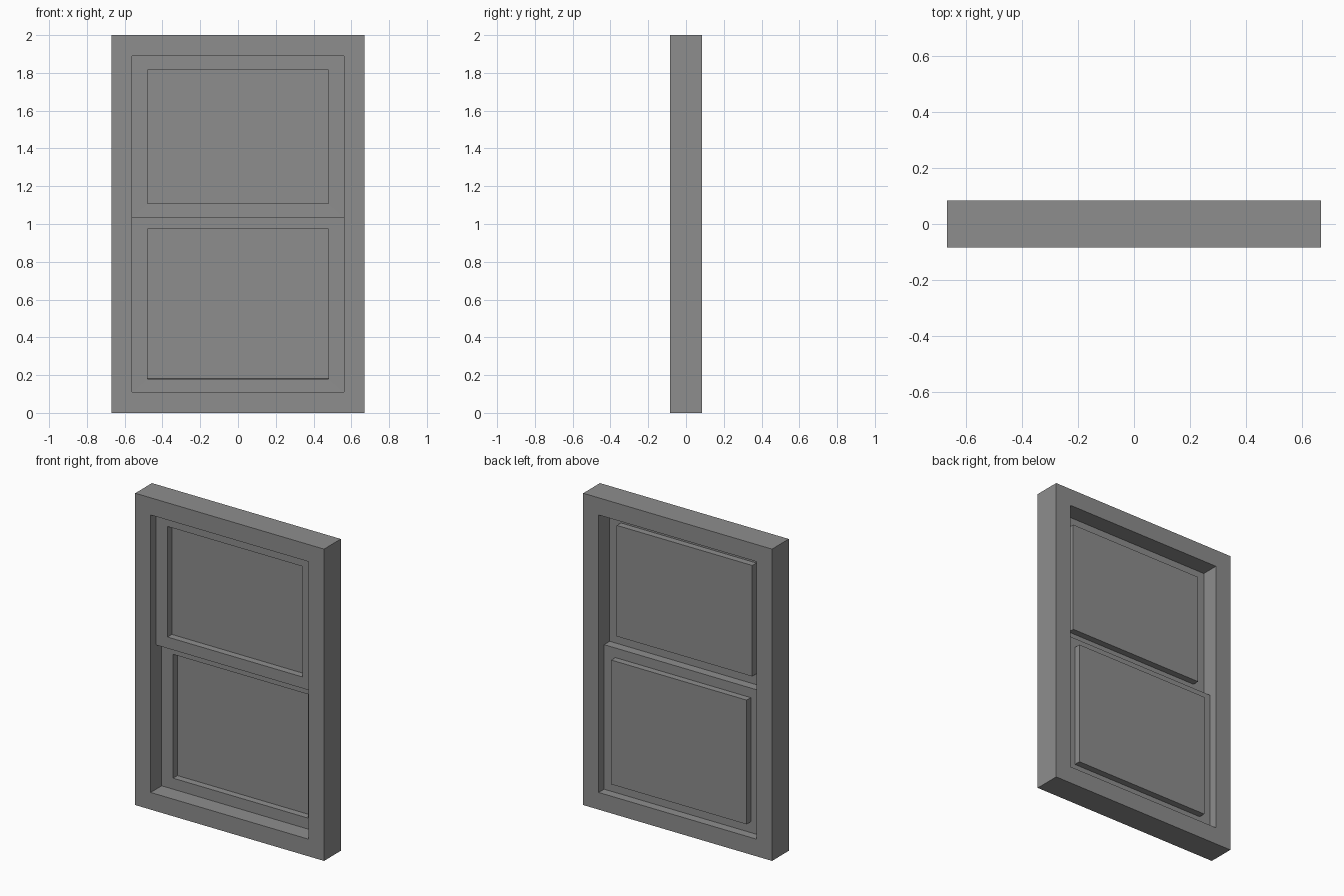
import bpy
import bmesh

cube = bpy.data.objects.get("Cube")
if cube:
    bpy.data.objects.remove(cube, do_unlink=True)

# One plain grey for the whole window
grey = bpy.data.materials.new("window grey")
grey.use_nodes = True
colour = (0.27, 0.27, 0.27, 1)
grey.diffuse_color = colour
grey.node_tree.nodes["Principled BSDF"].inputs["Base Color"].default_value = colour

HALF_W, HEIGHT, HALF_D = 0.67, 2.0, 0.085     # outer frame
OPEN_W, SILL, HEAD = 0.56, 0.11, 1.89         # opening
MEET = 1.037                                  # where the sashes meet
SASH_Y = HALF_D / 3                           # sash offset from the middle
PANE_W, PANE_DEPTH = 0.48, 0.043
SHEET = 0.003


def add_object(name, bm):
    bmesh.ops.recalc_face_normals(bm, faces=bm.faces)
    mesh = bpy.data.meshes.new(name)
    bm.to_mesh(mesh)
    bm.free()
    mesh.materials.append(grey)
    obj = bpy.data.objects.new(name, mesh)
    bpy.context.scene.collection.objects.link(obj)
    return obj


def rectangle(bm, half_w, bottom, top, y):
    corners = ((-half_w, bottom), (half_w, bottom), (half_w, top), (-half_w, top))
    return [bm.verts.new((x, y, z)) for x, z in corners]


def bridge(bm, a, b):
    for i in range(4):
        j = (i + 1) % 4
        bm.faces.new((a[i], a[j], b[j], b[i]))


def make_frame():
    bm = bmesh.new()
    loops = [rectangle(bm, HALF_W, 0, HEIGHT, -HALF_D),
             rectangle(bm, OPEN_W, SILL, HEAD, -HALF_D),
             rectangle(bm, OPEN_W, SILL, HEAD, HALF_D),
             rectangle(bm, HALF_W, 0, HEIGHT, HALF_D)]
    for i in range(4):
        bridge(bm, loops[i], loops[(i + 1) % 4])
    return add_object("window_frame", bm)


def make_sash(name, y, bottom, top, pane_bottom, pane_top):
    # Flat border, stepped back to a pane that stands out behind
    bm = bmesh.new()
    outer = rectangle(bm, OPEN_W, bottom, top, y)
    lip = rectangle(bm, PANE_W, pane_bottom, pane_top, y)
    pane = rectangle(bm, PANE_W, pane_bottom, pane_top, y + PANE_DEPTH)
    bridge(bm, outer, lip)
    bridge(bm, lip, pane)
    bm.faces.new(pane)
    obj = add_object(name, bm)
    thickness = obj.modifiers.new("sheet thickness", 'SOLIDIFY')
    thickness.thickness = SHEET
    thickness.offset = 0
    return obj


def make_meeting_ledge():
    # Thin shelf joining the two sashes
    bm = bmesh.new()
    bmesh.ops.create_cube(bm, size=1)
    bmesh.ops.scale(bm, vec=(2 * OPEN_W, 2 * SASH_Y, SHEET), verts=bm.verts)
    bmesh.ops.translate(bm, vec=(0, 0, MEET - SHEET / 2), verts=bm.verts)
    return add_object("meeting_ledge", bm)


make_frame()
make_sash("upper_sash", -SASH_Y, MEET, HEAD, 1.107, 1.817)
make_sash("lower_sash", SASH_Y, SILL, MEET, 0.18, 0.975)
make_meeting_ledge()
